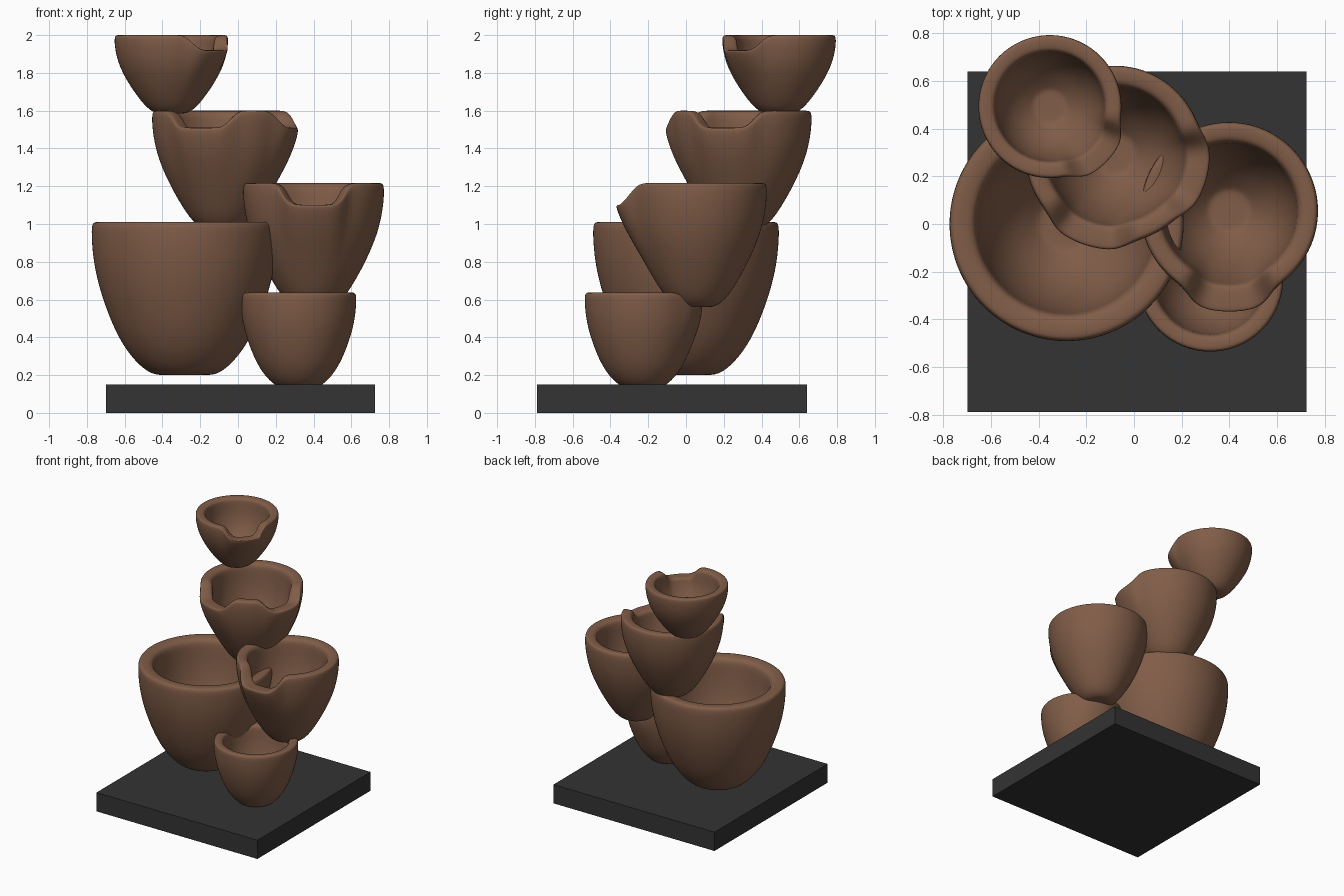
import bpy, bmesh, math
from mathutils import Vector

if "Cube" in bpy.data.objects:
    bpy.data.objects.remove(bpy.data.objects["Cube"])

SEG = 48


def material(name, colour):
    m = bpy.data.materials.new(name)
    m.diffuse_color = (*colour, 1)
    m.use_nodes = True
    m.node_tree.nodes["Principled BSDF"].inputs["Base Color"].default_value = m.diffuse_color
    return m


clay = material("brown_clay", (0.22, 0.11, 0.065))
slate = material("dark_slate", (0.033, 0.033, 0.033))

# Outer profiles as (height, radius) fractions, then the rim and the hollow
ROUND = [(0, 0), (0, .24), (.004, .32), (.03, .42), (.12, .575), (.27, .735),
         (.52, .895), (.74, .98), (.93, 1.0), (.985, .99)]
TAPER = [(0, 0), (0, .18), (.004, .25), (.03, .35), (.12, .495), (.36, .735),
         (.6, .915), (.8, .985), (.93, 1.0), (.985, .99)]
HOLLOW = [(1, .96), (1, .88), (.99, .80), (.955, .765), (.88, .755), (.7, .73),
          (.5, .645), (.32, .49), (.19, .27), (.17, .22), (.17, 0)]


def smooth(x):
    x = max(0, min(1, x))
    return x * x * (3 - 2 * x)


def bowl(name, centre, radius, bottom, top, outer, spouts=(), depth=0, bulge=0):
    bm = bmesh.new()
    rings = []
    for i, (t, f) in enumerate(outer + HOLLOW):
        ring = []
        for k in range(SEG if f else 1):
            a = 2 * math.pi * k / SEG
            # Pouring lips: the rim drops and swells outward near each spout
            w = 0
            for s in spouts:
                d = math.degrees(a) - s
                d = abs((d + 180) % 360 - 180)
                w = max(w, smooth((33 - d) / 16))
            h = max(0, (t - .4) / .6)
            r = f * radius
            if f:
                r += bulge * w * h * (1 if f > .85 else .5)
            z = bottom + t * (top - bottom) - depth * w * h * h
            ring.append(bm.verts.new((r * math.cos(a), r * math.sin(a), z)))
        rings.append(ring)
    for lo, hi in zip(rings, rings[1:]):
        for k in range(SEG):
            n = (k + 1) % SEG
            if len(lo) == 1:
                bm.faces.new((lo[0], hi[n], hi[k]))
            elif len(hi) == 1:
                bm.faces.new((lo[k], lo[n], hi[0]))
            else:
                bm.faces.new((lo[k], lo[n], hi[n], hi[k]))
    bmesh.ops.recalc_face_normals(bm, faces=bm.faces)
    for f in bm.faces:
        f.smooth = True
    me = bpy.data.meshes.new(name)
    bm.to_mesh(me)
    bm.free()
    me.materials.append(clay)
    ob = bpy.data.objects.new(name, me)
    ob.location = Vector((*centre, 0))
    bpy.context.collection.objects.link(ob)
    sub = ob.modifiers.new("smooth", 'SUBSURF')
    sub.levels = sub.render_levels = 2


# Square plinth
bpy.ops.mesh.primitive_cube_add(size=1, location=(0.0125, -0.075, 0.075))
base = bpy.context.object
base.name = "plinth"
base.scale = (1.425, 1.43, 0.15)
base.data.materials.append(slate)

# Cascade of bowls, from the largest at the back to the topmost
bowl("large_bowl", (-.283, 0), .495, .2, 1.012, ROUND)
bowl("lower_bowl", (.32, -.23), .308, .135, .637, ROUND, [73], .075, .01)
bowl("right_bowl", (.4, .055), .375, .56, 1.217, TAPER, [-90], .115, .055)
bowl("upper_bowl", (-.082, .292), .375, .97, 1.6, TAPER, [-108, -14], .09, .03)
bowl("top_bowl", (-.353, .493), .302, 1.585, 2.0, TAPER, [-44], .08, .035)
